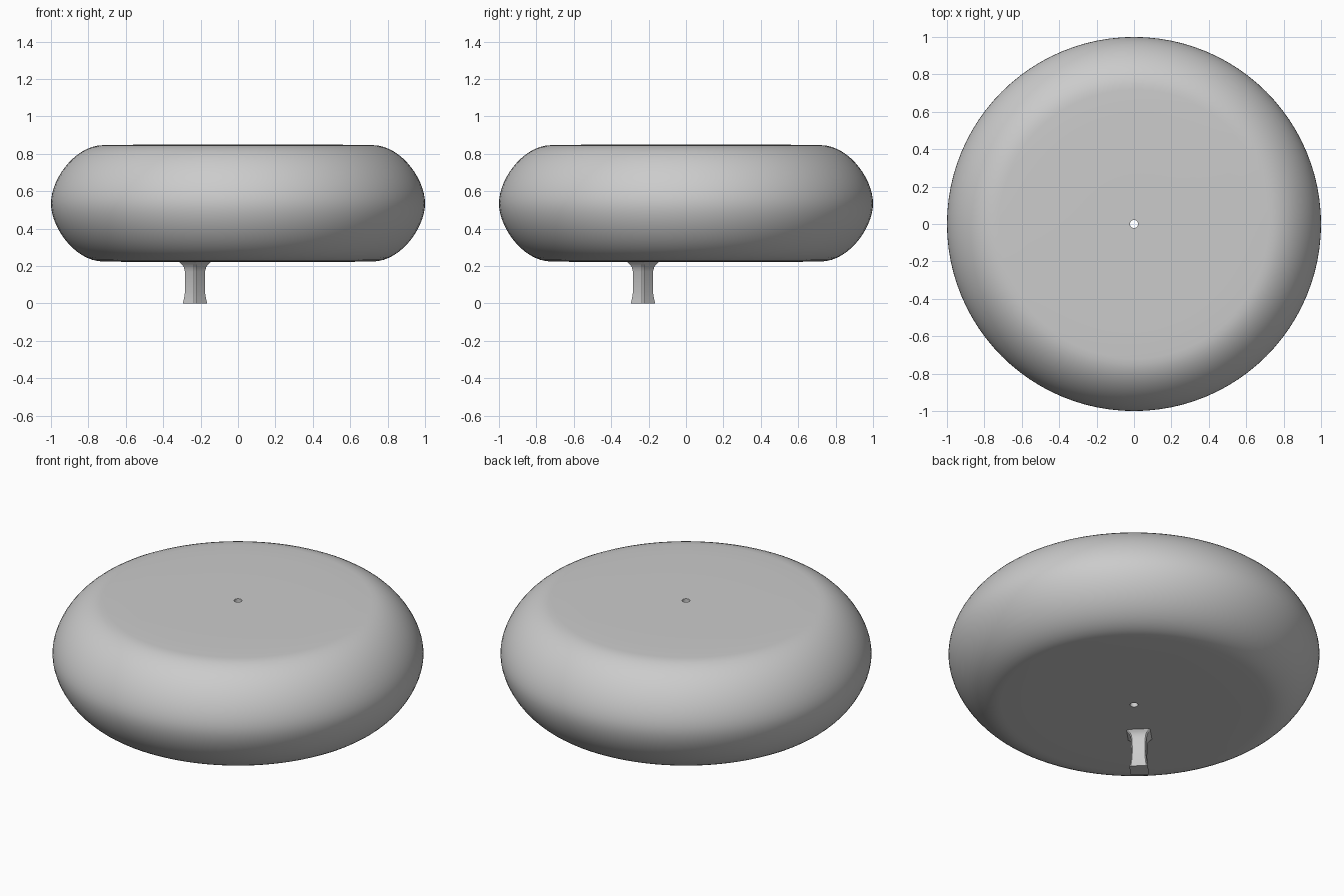
import bpy, bmesh, math
from mathutils import Vector
from mathutils.geometry import interpolate_bezier

cube = bpy.data.objects.get("Cube")
if cube:
    bpy.data.objects.remove(cube)

grey = bpy.data.materials.new("light_grey")
grey.use_nodes = True
grey.diffuse_color = (0.6, 0.6, 0.6, 1)
grey.node_tree.nodes["Principled BSDF"].inputs["Base Color"].default_value = (0.6, 0.6, 0.6, 1)


def loft(name, rings, angle, cap=False, closed=False):
    """Join equal rings of points with quads into a smooth-shaded object."""
    bm = bmesh.new()
    loops = [[bm.verts.new(p) for p in ring] for ring in rings]
    n = len(loops[0])
    pairs = list(zip(loops, loops[1:]))
    if closed:
        pairs.append((loops[-1], loops[0]))
    for a, b in pairs:
        for i in range(n):
            j = (i + 1) % n
            bm.faces.new((a[i], a[j], b[j], b[i]))
    if cap:
        bm.faces.new(loops[0])
        bm.faces.new(loops[-1])
    bmesh.ops.recalc_face_normals(bm, faces=bm.faces)
    mesh = bpy.data.meshes.new(name)
    bm.to_mesh(mesh)
    bm.free()
    mesh.materials.append(grey)
    obj = bpy.data.objects.new(name, mesh)
    bpy.context.collection.objects.link(obj)
    bpy.ops.object.select_all(action='DESELECT')
    obj.select_set(True)
    bpy.context.view_layer.objects.active = obj
    bpy.ops.object.shade_smooth_by_angle(angle=math.radians(angle))
    return obj


def circle(r, z, n=96):
    return [(r * math.cos(math.tau * i / n), r * math.sin(math.tau * i / n), z) for i in range(n)]


# Cushion body: flat top and bottom, bulging rim, pinhole through the centre
MID, HALF, HOLE = 0.535, 0.315, 0.022
shoulder = interpolate_bezier(Vector((0.72, HALF - 0.004)), Vector((0.87, HALF - 0.004)),
                              Vector((1, 0.13)), Vector((1, 0)), 16)
upper = [(HOLE, HALF), (0.2, HALF), (0.4, HALF), (0.58, HALF - 0.002)] + [(p.x, p.y) for p in shoulder]
lower = [(r, -h) for r, h in reversed(upper[:-1])]
loft("cushion_body", [circle(r, MID + h) for r, h in upper + lower], 40, closed=True)


# Stem: square section with chamfered corners, flared at both ends
def chamfered_square(a, z):
    b = a * 0.85
    pts = [(a, -b), (a, b), (b, a), (-b, a), (-a, b), (-a, -b), (-b, -a), (b, -a)]
    return [(x, y, z) for x, y in pts]


stem_profile = [(0.05, 0), (0.045, 0.025), (0.041, 0.06), (0.04, 0.1), (0.041, 0.17),
                (0.046, 0.195), (0.055, 0.21), (0.066, 0.222)]
stem = loft("valve_stem", [chamfered_square(a, z) for a, z in stem_profile], 30, cap=True)
stem.location = (-0.23, -0.23, 0)
stem.rotation_euler.z = math.radians(45)
